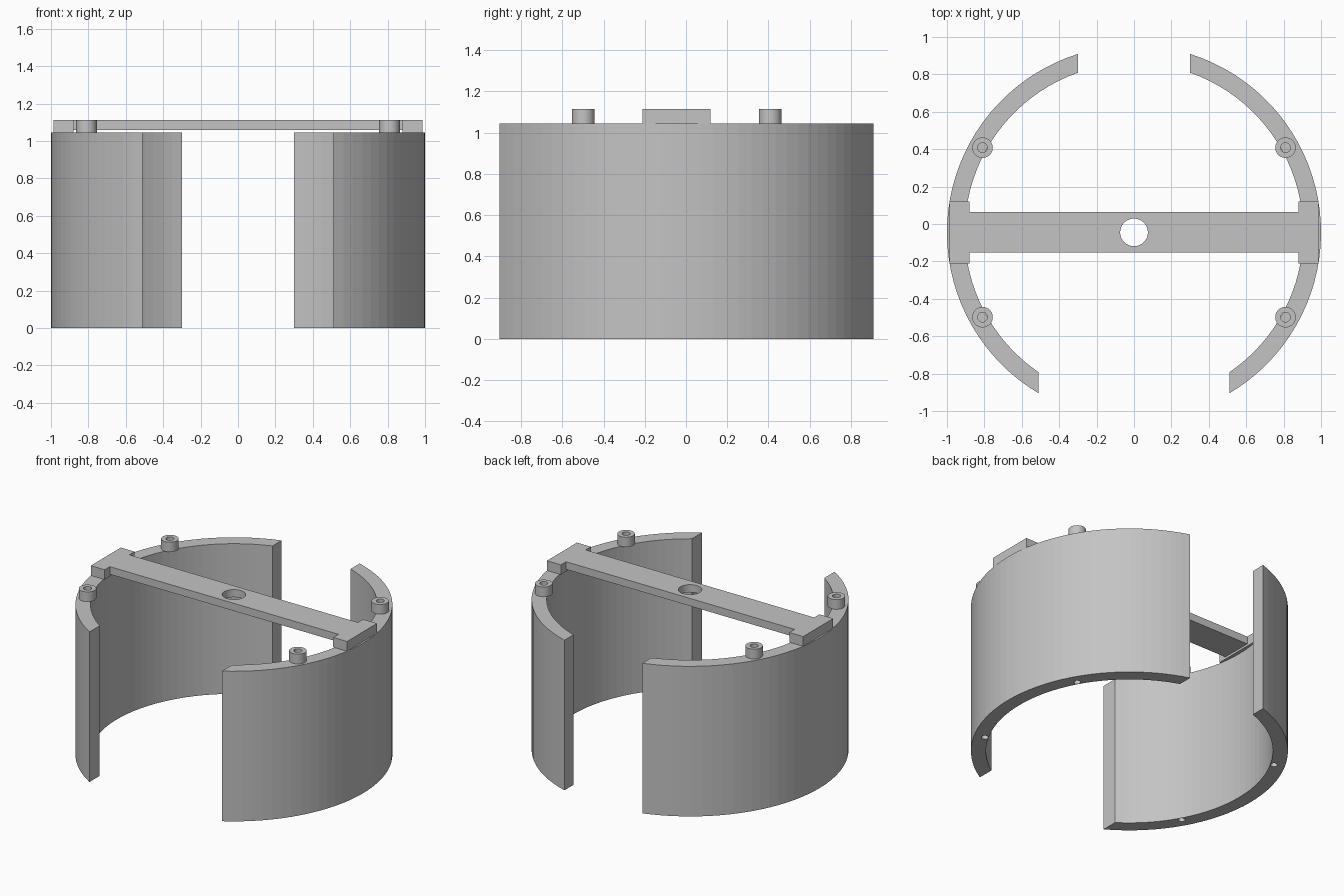
import bpy, bmesh, math

if "Cube" in bpy.data.objects:
    bpy.data.objects.remove(bpy.data.objects["Cube"], do_unlink=True)

CY = -0.045                      # centre of the round housing
R_OUT, R_IN = 1.0, 0.905
RIM, TOP = 1.045, 1.113
BACK_X, FRONT_X = 0.30, 0.51     # where the shells are cut off
POST_X, POST_DY = 0.81, 0.453
SEGS = 36

grey = bpy.data.materials.new("plain grey")
grey.use_nodes = True
grey.diffuse_color = (0.55, 0.55, 0.55, 1)
grey.node_tree.nodes["Principled BSDF"].inputs["Base Color"].default_value = (0.55, 0.55, 0.55, 1)


def finish(bm, name):
    bmesh.ops.recalc_face_normals(bm, faces=bm.faces)
    mesh = bpy.data.meshes.new(name)
    bm.to_mesh(mesh)
    bm.free()
    mesh.materials.append(grey)
    obj = bpy.data.objects.new(name, mesh)
    bpy.context.collection.objects.link(obj)
    return obj


def prism(name, outline, z0, z1):
    """Extrude a flat outline from z0 to z1."""
    bm = bmesh.new()
    face = bm.faces.new([bm.verts.new((x, y, z0)) for x, y in outline])
    new = bmesh.ops.extrude_face_region(bm, geom=[face])["geom"]
    moved = [v for v in new if isinstance(v, bmesh.types.BMVert)]
    bmesh.ops.translate(bm, verts=moved, vec=(0, 0, z1 - z0))
    return finish(bm, name)


def circle(cx, cy, r, n=32):
    return [(cx + r * math.cos(2 * math.pi * i / n),
             cy + r * math.sin(2 * math.pi * i / n)) for i in range(n)]


def rect(x0, x1, y0, y1):
    return [(x0, y0), (x1, y0), (x1, y1), (x0, y1)]


def tube(name, cx, cy, r_out, r_in, z0, z1):
    """Hollow round post made from two rings of points."""
    bm = bmesh.new()
    loops = [[bm.verts.new((x, y, z)) for x, y in circle(cx, cy, r)]
             for r, z in ((r_out, z0), (r_out, z1), (r_in, z1), (r_in, z0))]
    n = len(loops[0])
    for k in range(4):
        a, b = loops[k], loops[(k + 1) % 4]
        for i in range(n):
            j = (i + 1) % n
            bm.faces.new((a[i], a[j], b[j], b[i]))
    return finish(bm, name)


def cut(obj, cutter):
    mod = obj.modifiers.new("hole", "BOOLEAN")
    mod.operation = "DIFFERENCE"
    mod.solver = "EXACT"
    mod.object = cutter
    bpy.context.view_layer.objects.active = obj
    bpy.ops.object.modifier_apply(modifier=mod.name)
    bpy.data.objects.remove(cutter, do_unlink=True)


def arc(r, side):
    """Arc from the front cut to the back cut at radius r."""
    a0, a1 = -math.acos(FRONT_X / r), math.acos(BACK_X / r)
    angles = [a0 + (a1 - a0) * i / SEGS for i in range(SEGS + 1)]
    return [(side * r * math.cos(a), CY + r * math.sin(a)) for a in angles]


def smooth(obj):
    bpy.ops.object.select_all(action="DESELECT")
    obj.select_set(True)
    bpy.context.view_layer.objects.active = obj
    bpy.ops.object.shade_smooth_by_angle(angle=math.radians(30))


for side, label in ((1, "left"), (-1, "right")):
    # Curved wall with blind sockets in its underside
    shell = prism(label + "_shell", arc(R_OUT, side) + arc(R_IN, side)[::-1], 0, RIM)
    for end, where in ((1, "back"), (-1, "front")):
        x, y = side * POST_X, CY + end * POST_DY
        cut(shell, prism("socket_cutter", circle(x, y, 0.022, 16), -0.05, 0.08))
        # Hollow locating post on the rim
        smooth(tube(f"{where}_{label}_post", x, y, 0.055, 0.026, RIM, TOP))
    # Block joining the crossbar to the rim
    x0, x1 = sorted((side * 0.88, side * 0.987))
    prism(label + "_bar_foot", rect(x0, x1, CY - 0.165, CY + 0.165), RIM, TOP)

# Crossbar with a central hole
bar = prism("crossbar", rect(-0.88, 0.88, CY - 0.108, CY + 0.108), 1.06, TOP)
cut(bar, prism("centre_cutter", circle(0, CY, 0.074, 48), 1, 1.2))
